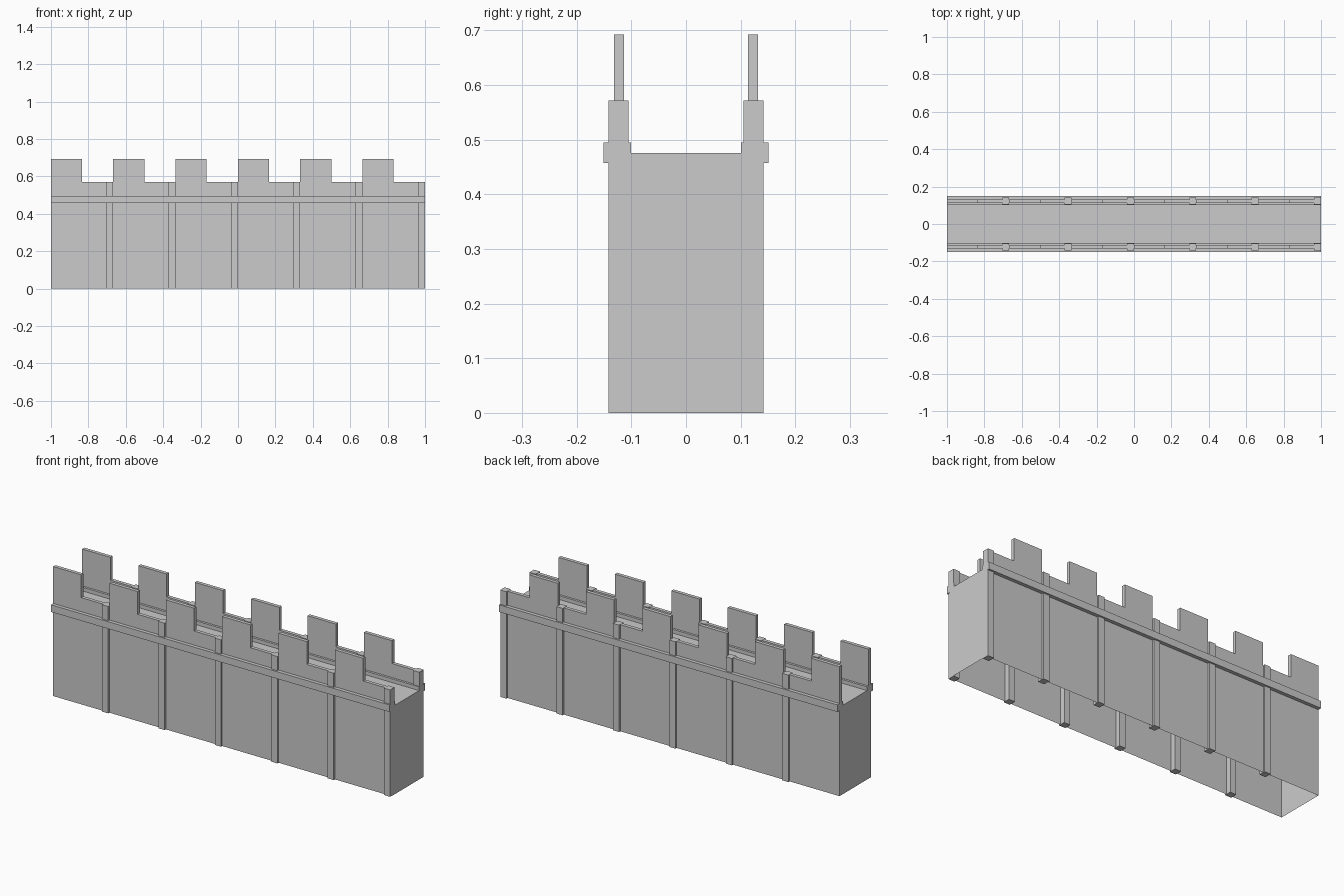
import bpy, bmesh

if "Cube" in bpy.data.objects:
    bpy.data.objects.remove(bpy.data.objects["Cube"])

STEP = 1 / 3


def make_object(name, bm):
    bmesh.ops.recalc_face_normals(bm, faces=bm.faces)
    mesh = bpy.data.meshes.new(name)
    bm.to_mesh(mesh)
    bm.free()
    ob = bpy.data.objects.new(name, mesh)
    bpy.context.collection.objects.link(ob)
    return ob


def box(name, x, y, z, open_bottom=False):
    bm = bmesh.new()
    bmesh.ops.create_cube(bm, size=1)
    for v in bm.verts:
        v.co = [r[0] if c < 0 else r[1] for c, r in zip(v.co, (x, y, z))]
    if open_bottom:
        bm.faces.ensure_lookup_table()
        bottom = [f for f in bm.faces if all(v.co.z < z[0] + 1e-5 for v in f.verts)]
        bmesh.ops.delete(bm, geom=bottom, context='FACES_ONLY')
    return make_object(name, bm)


# Wall shell: channel profile with parapets and walkway, hollow and open below
half = [(0.132, 0), (0.132, 0.57), (0.113, 0.57), (0.113, 0.475)]
profile = half + [(-y, z) for y, z in reversed(half)]
bm = bmesh.new()
left, right = [[bm.verts.new((x, y, z)) for y, z in profile] for x in (-1, 1)]
for i in range(len(profile) - 1):
    bm.faces.new((left[i], left[i + 1], right[i + 1], right[i]))
bm.faces.new(left)
bm.faces.new(right)
make_object("wall_shell", bm)


def side_y(side, a, b):
    return tuple(sorted((side * a, side * b)))


for side, label in ((-1, "front"), (1, "back")):
    # Horizontal trim band
    box(f"{label}_trim_band", (-1, 1), side_y(side, 0.101, 0.151), (0.457, 0.495))
    for k in range(6):
        # Raised merlons
        x0 = -1.001 + k * STEP
        box(f"{label}_merlon_{k}", (max(x0, -1), x0 + STEP / 2),
            side_y(side, 0.113, 0.132), (0.57, 0.692), open_bottom=True)
        # Vertical pilasters straddling the wall
        x1 = -0.668 + k * STEP
        box(f"{label}_pilaster_{k}", (x1 - 0.036, x1),
            side_y(side, 0.105, 0.142), (0, 0.571))
